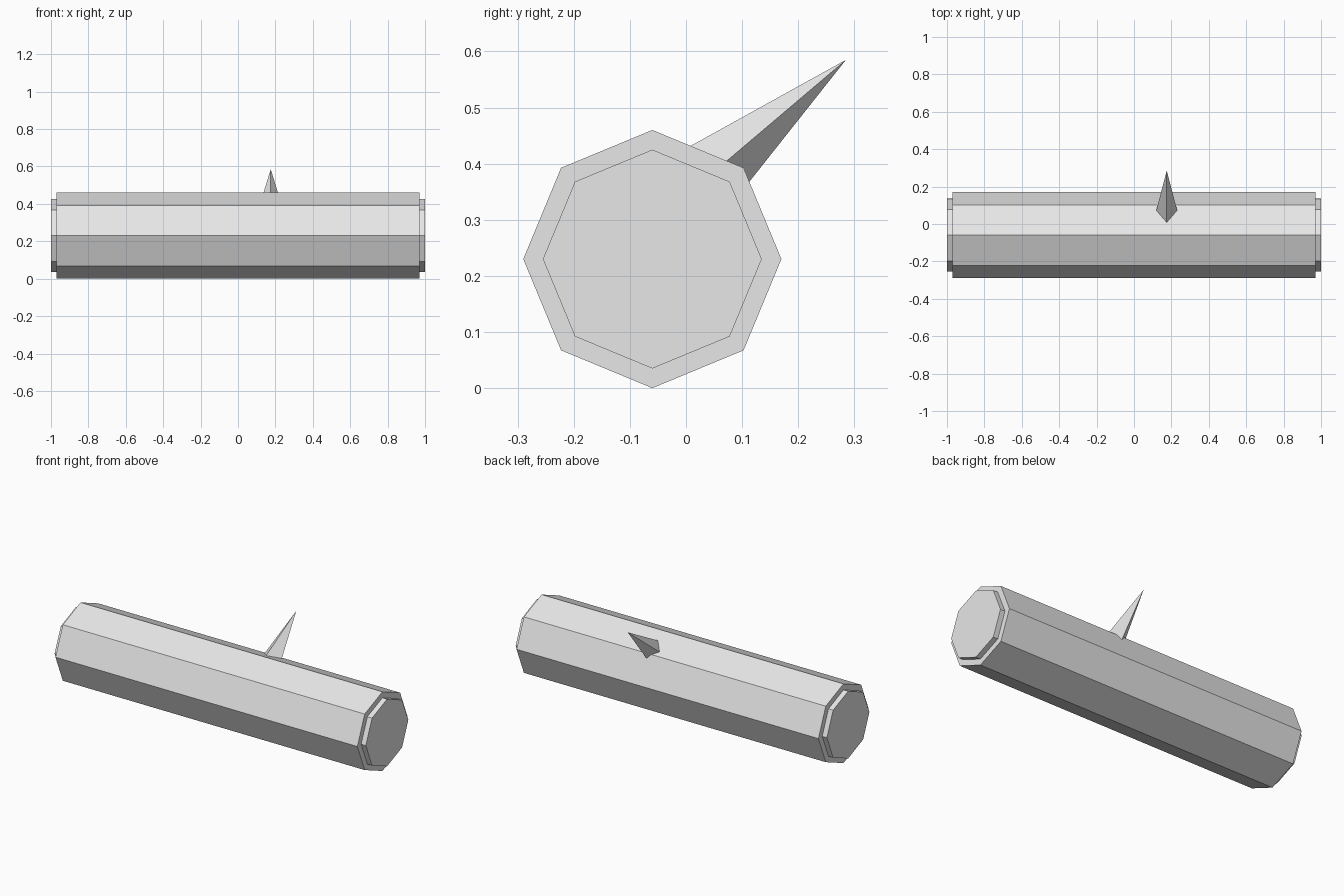
import bpy
import math
from mathutils import Vector

cube = bpy.data.objects.get("Cube")
if cube:
    bpy.data.objects.remove(cube, do_unlink=True)

CENTRE = Vector((0, -0.06, 0.23))

# Single pale grey for everything
grey = bpy.data.materials.new("pale_grey")
grey.use_nodes = True
colour = (0.8, 0.8, 0.8, 1)
grey.diffuse_color = colour
grey.node_tree.nodes["Principled BSDF"].inputs["Base Color"].default_value = colour


def finish(name):
    obj = bpy.context.object
    obj.name = name
    obj.data.materials.append(grey)
    return obj


def octagon_bar(name, radius, length, x=0):
    bpy.ops.mesh.primitive_cylinder_add(
        vertices=8, radius=radius, depth=length,
        location=CENTRE + Vector((x, 0, 0)), rotation=(0, math.pi / 2, 0))
    return finish(name)


# Main log and the narrower plug at each end
octagon_bar("log", 0.23, 1.94)
for side, name in ((1, "left_end_plug"), (-1, "right_end_plug")):
    octagon_bar(name, 0.195, 0.04, side * 0.98)

# Four-sided spike rising up and back, its base buried in the log
tip = Vector((0.175, 0.285, 0.585))
tilt = math.radians(40.3)
axis = Vector((0, math.cos(tilt), math.sin(tilt)))
height = 0.36
bpy.ops.mesh.primitive_cone_add(
    vertices=4, radius1=height * 0.2, radius2=0, depth=height,
    location=tip - axis * height / 2, rotation=(tilt - math.pi / 2, 0, 0))
finish("spike")
